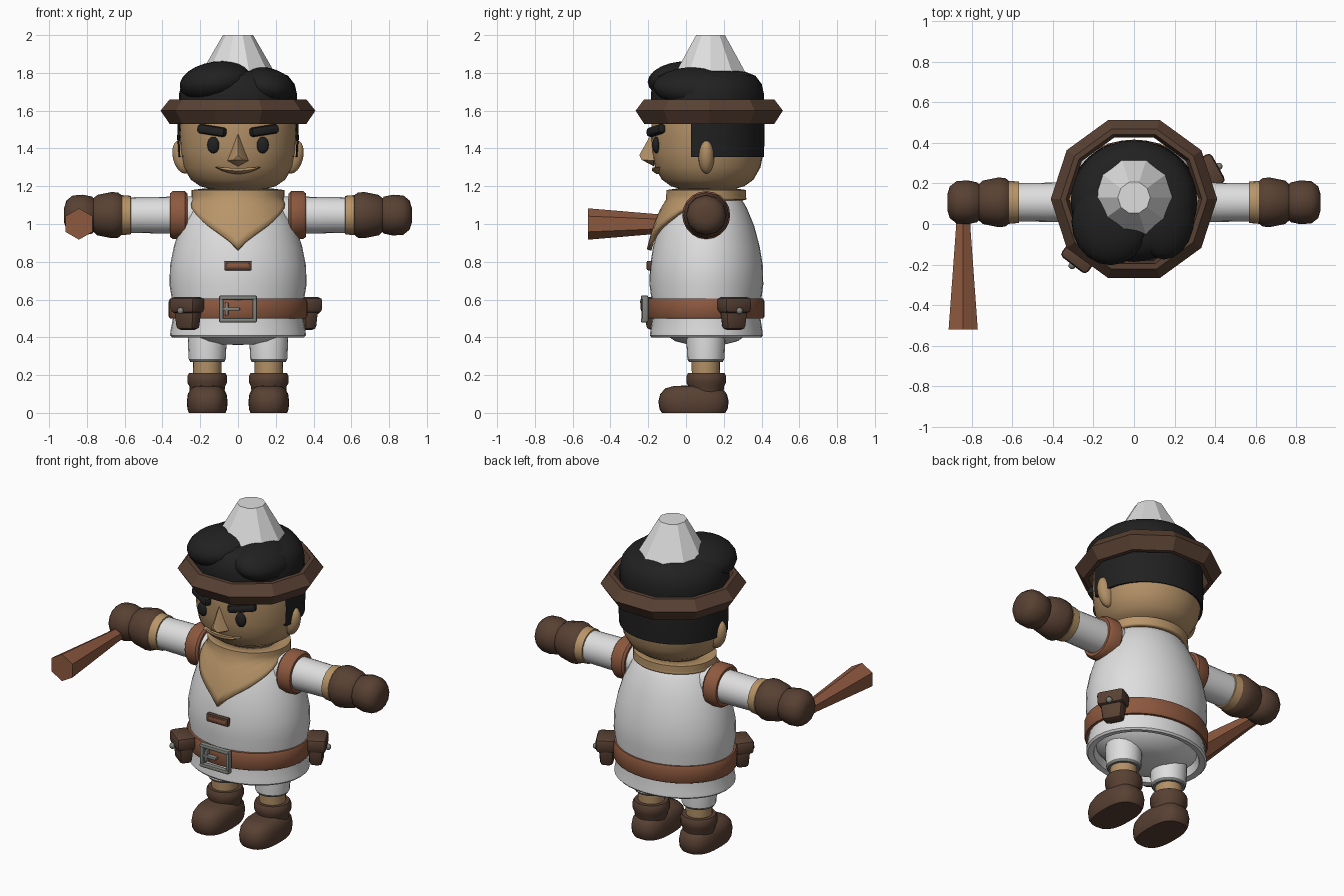
import bpy, bmesh, math
from mathutils import Matrix, Vector

if "Cube" in bpy.data.objects:
    bpy.data.objects.remove(bpy.data.objects["Cube"])


def material(name, rgb):
    m = bpy.data.materials.new(name)
    m.diffuse_color = (*rgb, 1)
    m.use_nodes = True
    m.node_tree.nodes["Principled BSDF"].inputs["Base Color"].default_value = m.diffuse_color
    return m


WHITE = material("white cloth", (0.73, 0.73, 0.73))
SKIN = material("tan skin", (0.45, 0.28, 0.135))
SCARF = material("tan cloth", (0.48, 0.30, 0.14))
BLACK = material("black hair", (0.015, 0.015, 0.015))
DARK = material("dark brown leather", (0.098, 0.052, 0.033))
RED = material("red brown leather", (0.27, 0.10, 0.05))
GREY = material("grey metal", (0.22, 0.23, 0.21))


def finish(name, bm, mat, angle=40):
    """Turn a bmesh into a shaded object; angle 0 keeps flat faces."""
    bmesh.ops.remove_doubles(bm, verts=bm.verts, dist=1e-5)
    bmesh.ops.recalc_face_normals(bm, faces=bm.faces)
    me = bpy.data.meshes.new(name)
    bm.to_mesh(me)
    bm.free()
    me.materials.append(mat)
    ob = bpy.data.objects.new(name, me)
    bpy.context.collection.objects.link(ob)
    if angle:
        bpy.ops.object.select_all(action='DESELECT')
        ob.select_set(True)
        bpy.context.view_layer.objects.active = ob
        bpy.ops.object.shade_smooth_by_angle(angle=math.radians(angle))
    return ob


def place(bm, loc, rot=(0, 0, 0)):
    m = Matrix.Translation(loc)
    for a, ax in zip(rot, 'XYZ'):
        m = m @ Matrix.Rotation(math.radians(a), 4, ax)
    bmesh.ops.transform(bm, matrix=m, verts=bm.verts)


def grid(bm, rows):
    """Skin quads between rows of points."""
    vs = [[bm.verts.new(p) for p in r] for r in rows]
    for a, b in zip(vs, vs[1:]):
        for i in range(len(a) - 1):
            bm.faces.new((a[i], a[i + 1], b[i + 1], b[i]))


def lathe(name, prof, mat, loc=(0, 0, 0), n=28, sx=1, sy=1, rot=(0, 0, 0),
          angle=40, arc=(0, 360), power=1, phase=0):
    """Spin (radius, height) points around the local z axis."""
    bm = bmesh.new()
    sq = lambda v: math.copysign(abs(v) ** power, v)
    ts = [math.radians(arc[0] + phase + (arc[1] - arc[0]) * i / n) for i in range(n + 1)]
    grid(bm, [[(r * sx * sq(math.cos(t)), r * sy * sq(math.sin(t)), z) for t in ts]
              for r, z in prof])
    bmesh.ops.remove_doubles(bm, verts=bm.verts, dist=1e-5)
    place(bm, loc, rot)
    return finish(name, bm, mat, angle)


def ball(name, size, loc, mat, rot=(0, 0, 0), u=20, v=12):
    bm = bmesh.new()
    bmesh.ops.create_uvsphere(bm, u_segments=u, v_segments=v, radius=1)
    bmesh.ops.scale(bm, vec=size, verts=bm.verts)
    place(bm, loc, rot)
    return finish(name, bm, mat, 60)


def box(name, size, loc, mat, rot=(0, 0, 0), bevel=0.01, taper=1):
    """Bevelled box whose lower end can be narrowed."""
    bm = bmesh.new()
    bmesh.ops.create_cube(bm, size=1)
    for v in bm.verts:
        k = taper if v.co.z < 0 else 1
        v.co = Vector((v.co.x * size[0] * k, v.co.y * size[1] * k, v.co.z * size[2]))
    bmesh.ops.bevel(bm, geom=bm.edges[:], offset=bevel, segments=2, affect='EDGES', profile=0.5)
    place(bm, loc, rot)
    return finish(name, bm, mat, 35)


def radius_at(prof, z):
    for (r0, z0), (r1, z1) in zip(prof, prof[1:]):
        if z0 <= z <= z1:
            return r0 + (r1 - r0) * (z - z0) / (z1 - z0)
    return prof[-1][0]


# tunic with flared hem and rounded underside
TUNIC = [(0.36, 0.41), (0.358, 0.43), (0.345, 0.5), (0.35, 0.6), (0.363, 0.68), (0.36, 0.78),
         (0.34, 0.88), (0.305, 0.99), (0.255, 1.09), (0.2, 1.16), (0.12, 1.2)]
UNDER = [(0, 0.36), (0.12, 0.363), (0.2, 0.38), (0.27, 0.42), (0.3, 0.45), (0.315, 0.405), (0.35, 0.4)]
lathe("tunic", UNDER + TUNIC + [(0, 1.2)], WHITE, (0, 0.108, 0), n=36, sy=0.83)

# belt, buckle and chest toggle
lathe("belt", [(0.34, 0.5), (0.36, 0.5), (0.367, 0.51), (0.367, 0.59), (0.36, 0.605), (0.34, 0.605)],
      RED, (0, 0.105, 0), n=36, sy=0.845)
for s in (-1, 1):
    box("buckle_side", (0.025, 0.035, 0.145), (s * 0.088, -0.217, 0.55), GREY)
    box("buckle_bar", (0.2, 0.035, 0.025), (0, -0.222, 0.55 + s * 0.06), GREY)
box("buckle_prong", (0.09, 0.03, 0.018), (-0.035, -0.22, 0.55), GREY, bevel=0.005)
box("buckle_catch", (0.018, 0.03, 0.07), (-0.06, -0.216, 0.55), GREY, bevel=0.005)
box("toggle", (0.145, 0.03, 0.05), (0, -0.193, 0.78), DARK, bevel=0.006)
box("toggle_inlay", (0.115, 0.008, 0.022), (0, -0.206, 0.78), RED, bevel=0.002)

# belt pouches
for t in (228, 25):
    c, s = math.cos(math.radians(t)), math.sin(math.radians(t))
    nrm = Vector((c / 0.365, s / 0.31, 0)).normalized()
    base = Vector((0.365 * c, 0.105 + 0.31 * s, 0))
    yaw = math.degrees(math.atan2(nrm.y, nrm.x)) + 90
    at = lambda d, z: base + nrm * d + Vector((0, 0, z))
    box("pouch", (0.14, 0.09, 0.13), at(0.035, 0.505), DARK, (0, 0, yaw), 0.02, 0.8)
    box("pouch_flap", (0.165, 0.115, 0.085), at(0.04, 0.57), DARK, (0, 0, yaw), 0.022, 0.95)
    ball("pouch_button", (0.018, 0.018, 0.018), at(0.1, 0.54), GREY, u=10, v=6)

# scarf: collar ring with a pointed bib lying on the tunic
rows, N = [], 48
for k in range(8):
    row = []
    for i in range(N + 1):
        a = math.pi * (2 * i / N - 1)
        low = 0.865 + 0.265 * min(1, abs(a) / math.radians(78)) ** 0.75
        z = low + (1.18 - low) * min(k, 6) / 6
        r = 0.18 if k == 7 else max(0.245, radius_at(TUNIC, z) + 0.024)
        row.append((r * math.sin(a), 0.108 - 0.86 * r * math.cos(a), z + (0.008 if k == 7 else 0)))
    rows.append(row)
bm = bmesh.new()
grid(bm, rows)
scarf = finish("scarf", bm, SCARF, 40)
mod = scarf.modifiers.new("thickness", 'SOLIDIFY')
mod.thickness = 0.025

# head
HEAD = [(0, 1.175), (0.12, 1.178), (0.2, 1.2), (0.25, 1.235), (0.288, 1.3), (0.304, 1.38),
        (0.309, 1.48), (0.303, 1.6), (0.26, 1.7), (0, 1.74)]
lathe("head", HEAD, SKIN, (0, 0.115, 0), n=36, sy=0.97, angle=60)

# nose: faceted wedge
bm = bmesh.new()
for p in ((0, -0.18, 1.485), (-0.055, -0.17, 1.335), (0.055, -0.17, 1.335), (0, -0.17, 1.305),
          (-0.025, -0.235, 1.34), (0.025, -0.235, 1.34), (0, -0.247, 1.365), (0, -0.15, 1.4)):
    bm.verts.new(p)
bmesh.ops.convex_hull(bm, input=bm.verts[:])
finish("nose", bm, SKIN, 30)

# lip following the face
rows = []
for f, out in ((0, 0.0), (0, 0.018), (0.5, 0.026), (1, 0.012), (1, 0)):
    row = []
    for i in range(13):
        x = -0.125 + 0.25 * i / 12
        e = 1 - (x / 0.125) ** 2
        z = 1.303 - 0.006 * e - 0.032 * f * e
        row.append((x, 0.115 - 0.97 * math.sqrt(radius_at(HEAD, z) ** 2 - x * x) - out, z))
    rows.append(row)
bm = bmesh.new()
grid(bm, rows)
finish("lip", bm, SKIN, 40)

# paired parts
for s in (-1, 1):
    ball("eye", (0.033, 0.02, 0.044), (s * 0.13, -0.158, 1.418), BLACK, u=16, v=10)
    box("eyebrow", (0.165, 0.05, 0.05), (s * 0.138, -0.158, 1.495), BLACK, (0, -s * 9, s * 25), 0.018)
    ball("ear", (0.05, 0.042, 0.09), (s * 0.295, 0.108, 1.355), SKIN, (0, s * 14, 0))

    # arm pieces laid out from shoulder to hand
    def arm(name, prof, mat, n=20, angle=40):
        lathe(name, [(r, x) for x, r in prof], mat, (0, 0.107, 1.047), n, rot=(0, s * 90, 0), angle=angle)
    arm("sleeve", [(0.15, 0.1), (0.4, 0.097), (0.59, 0.094), (0.59, 0)], WHITE)
    arm("armband", [(0.27, 0.09), (0.268, 0.115), (0.28, 0.127), (0.345, 0.127), (0.36, 0.115), (0.358, 0.09)], RED)
    arm("cuff", [(0.565, 0.085), (0.568, 0.102), (0.615, 0.106), (0.625, 0.09)], SCARF)
    arm("glove_cuff", [(0.61, 0), (0.61, 0.1), (0.635, 0.12), (0.67, 0.122), (0.745, 0.107), (0.77, 0.085)], DARK, 12)
    arm("glove_hand", [(0.75, 0.07), (0.772, 0.098), (0.82, 0.108), (0.875, 0.104), (0.908, 0.078),
                       (0.92, 0.04), (0.92, 0)], DARK, 12)

    # leg pieces
    x = s * 0.163
    lathe("shorts_leg", [(0.1, 0.44), (0.103, 0.38), (0.098, 0.285)], WHITE, (x, 0.105, 0), 20)
    lathe("shorts_hem", [(0.098, 0.285), (0.09, 0.27), (0.07, 0.27)], GREY, (x, 0.105, 0), 20)
    lathe("shin", [(0.076, 0.3), (0.074, 0.19)], SKIN, (x, 0.105, 0), 20)
    lathe("boot_shaft", [(0.09, 0.08), (0.094, 0.14), (0.105, 0.16), (0.105, 0.195), (0.096, 0.212), (0, 0.212)],
          DARK, (x, 0.107, 0), 20)
    lathe("boot_foot", [(0, 0), (0.9, 0), (0.97, 0.02), (1, 0.06), (0.95, 0.1), (0.8, 0.13), (0.55, 0.143), (0, 0.145)],
          DARK, (x, 0.04, 0), 28, sx=0.108, sy=0.186, power=0.75)

# hair: crown, back of the head and two swept locks
lathe("hair_crown", [(0.3, 1.58), (0.312, 1.62), (0.312, 1.69), (0.3, 1.74), (0.265, 1.785), (0.2, 1.81), (0, 1.82)],
      BLACK, (0, 0.113, 0), 32, sy=0.96, angle=60)
lathe("hair_back", [(0.295, 1.36), (0.318, 1.355), (0.322, 1.45), (0.32, 1.62)],
      BLACK, (0, 0.11, 0), 24, sy=0.95, arc=(-16, 196))
ball("hair_lock_left", (0.195, 0.215, 0.108), (-0.115, 0.012, 1.752), BLACK, (0, -8, 0))
ball("hair_lock_right", (0.155, 0.22, 0.1), (0.148, 0.045, 1.728), BLACK, (0, 12, 0))

# hat brim ring and cone tip
lathe("hat_brim", [(0.41, 1.6), (0.362, 1.66), (0.335, 1.66), (0.318, 1.6), (0.335, 1.53), (0.362, 1.53), (0.41, 1.6)],
      DARK, (0, 0.123, 0), 10, angle=0)
lathe("hat_tip", [(0.23, 1.74), (0.08, 2.0), (0, 2.0)], WHITE, (0, 0.13, 0), 10, angle=0)

# hexagonal club held forward
lathe("club", [(0, -0.12), (0.036, -0.12), (0.042, 0.03), (0.083, 0.52), (0, 0.52)], RED,
      (-0.842, 0, 1.0), 6, rot=(90, 0, 0), angle=0, phase=30)
